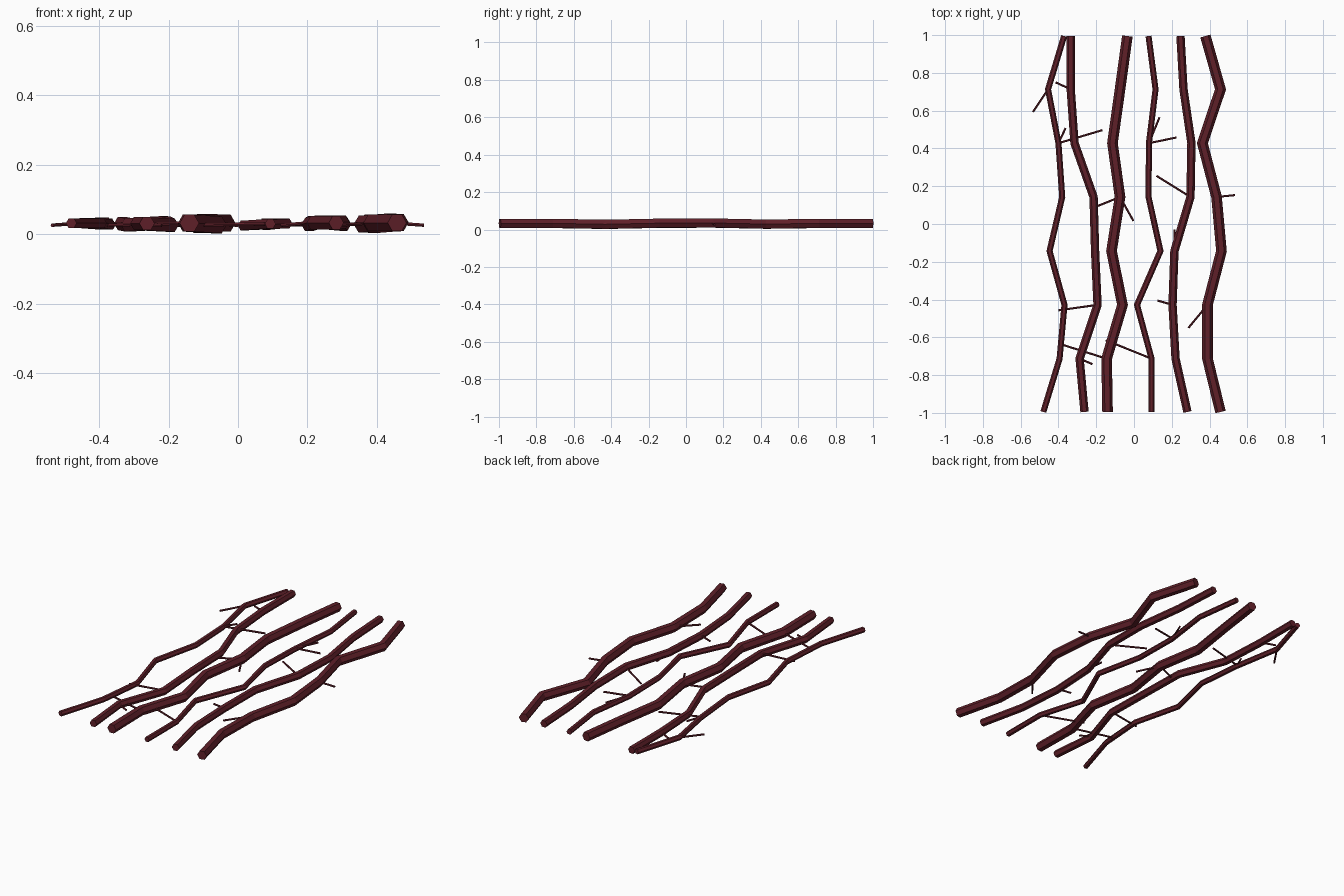
import bpy, bmesh
from mathutils import Vector

if "Cube" in bpy.data.objects:
    bpy.data.objects.remove(bpy.data.objects["Cube"])

# one dark red bark colour
bark = bpy.data.materials.new("dark_red_bark")
bark.diffuse_color = (0.115, 0.014, 0.022, 1)
bark.use_nodes = True
bark.node_tree.nodes["Principled BSDF"].inputs["Base Color"].default_value = bark.diffuse_color


def tube(name, points, radius, sides=6):
    """Hexagonal tube with mitred joints and closed ends."""
    from math import cos, sin, tau
    pts = [Vector(p) for p in points]
    bm = bmesh.new()
    rings = []
    for i, p in enumerate(pts):
        before = (p - pts[i - 1]).normalized() if i else None
        after = (pts[i + 1] - p).normalized() if i < len(pts) - 1 else None
        d = ((before or after) + (after or before)).normalized()
        side = d.cross(Vector((0, 0, 1))).normalized()
        up = side.cross(d)
        stretch = 1 / d.dot(before or after)
        rings.append([bm.verts.new(p + side * radius * stretch * cos(tau * k / sides)
                                   + up * radius * sin(tau * k / sides))
                      for k in range(sides)])
    for a, b in zip(rings, rings[1:]):
        for k in range(sides):
            n = (k + 1) % sides
            bm.faces.new((a[k], a[n], b[n], b[k]))
    bm.faces.new(rings[0])
    bm.faces.new(rings[-1])
    bmesh.ops.recalc_face_normals(bm, faces=bm.faces)
    mesh = bpy.data.meshes.new(name)
    bm.to_mesh(mesh)
    bm.free()
    mesh.materials.append(bark)
    bpy.context.collection.objects.link(bpy.data.objects.new(name, mesh))


# long branches: radius, middle height, x at each even step from back to front
STEPS = [0.995, 0.713, 0.428, 0.143, -0.143, -0.428, -0.713, -0.995]
BRANCHES = [
    (0.016, 0.032, [-0.37, -0.455, -0.40, -0.38, -0.447, -0.368, -0.394, -0.48]),
    (0.022, 0.031, [-0.335, -0.335, -0.315, -0.214, -0.206, -0.193, -0.288, -0.262]),
    (0.028, 0.032, [-0.035, -0.074, -0.114, -0.074, -0.119, -0.061, -0.145, -0.14]),
    (0.016, 0.030, [0.077, 0.114, 0.079, 0.077, 0.14, 0.016, 0.093, 0.093]),
    (0.022, 0.033, [0.246, 0.262, 0.304, 0.299, 0.214, 0.204, 0.22, 0.283]),
    (0.028, 0.033, [0.378, 0.458, 0.362, 0.437, 0.463, 0.389, 0.389, 0.458]),
]
SAG = [0, 0, -0.004, 0.002, 0.001, -0.005, 0, 0]
for i, (r, z, xs) in enumerate(BRANCHES):
    tube(f"branch_{i + 1}", [(x, y, z + s) for x, y, s in zip(xs, STEPS, SAG)], r)

# twigs: branch, step it grows from, tip x, tip y
TWIGS = [
    (0, 1, -0.535, 0.593), (0, 2, -0.362, 0.508), (0, 2, -0.167, 0.497),
    (1, 1, -0.415, 0.75), (1, 5, -0.40, -0.457), (1, 6, -0.22, -0.742),
    (2, 3, -0.193, 0.095), (2, 3, -0.003, 0.016), (2, 6, -0.383, -0.638),
    (3, 2, 0.135, 0.565), (3, 2, 0.225, 0.458), (3, 6, -0.15, -0.615),
    (4, 3, 0.119, 0.255), (4, 4, 0.214, -0.03), (4, 5, 0.124, -0.405),
    (5, 3, 0.535, 0.153), (5, 5, 0.288, -0.55),
]
for i, (b, s, x, y) in enumerate(TWIGS):
    _, z, xs = BRANCHES[b]
    tube(f"twig_{i + 1}", [(xs[s], STEPS[s], z), (x, y, 0.026)], 0.0055)
